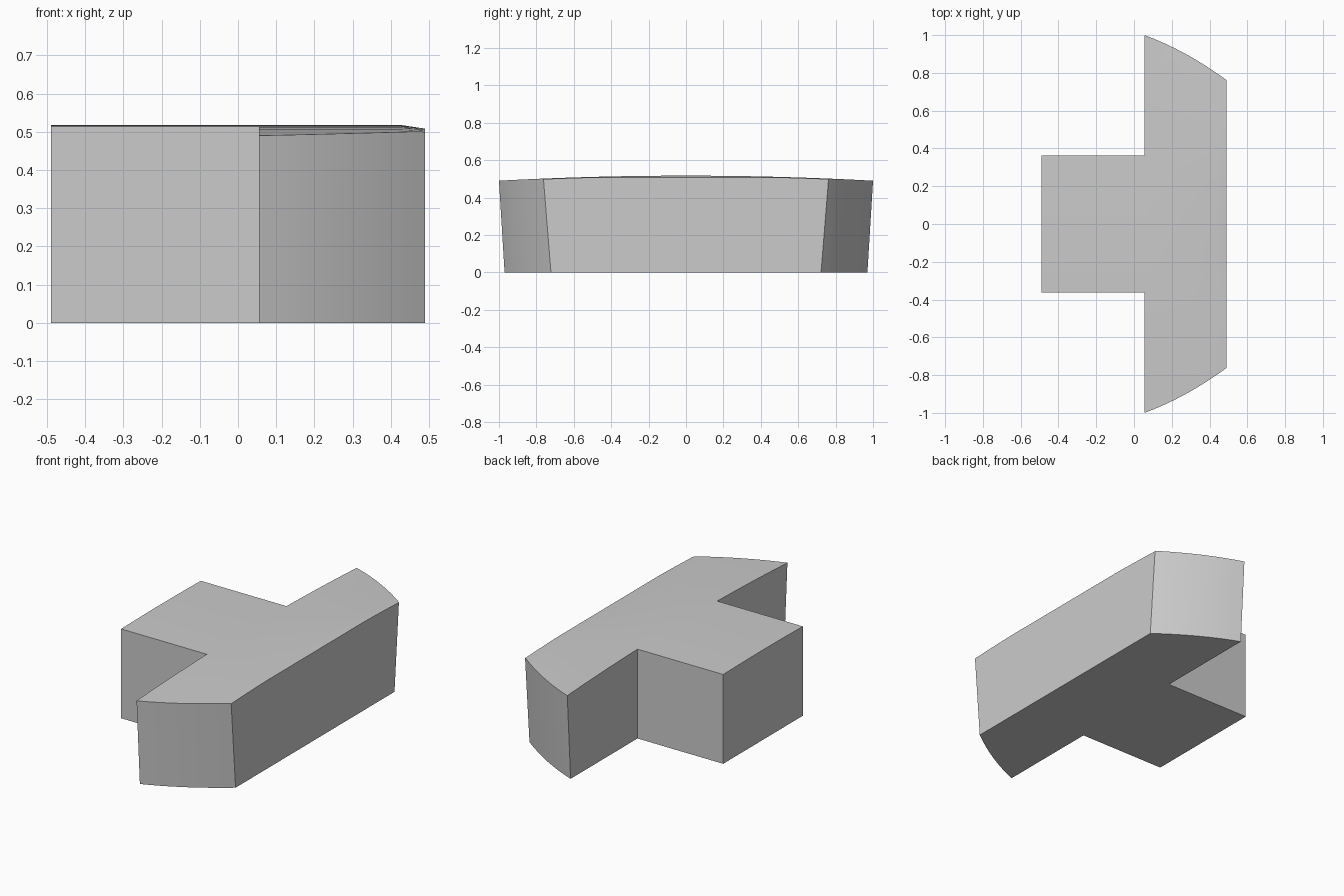
import bpy
import bmesh
from mathutils import Vector

cube = bpy.data.objects.get("Cube")
if cube:
    bpy.data.objects.remove(cube, do_unlink=True)

HALF_X, STEP_X, STEM_Y, CROWN = 0.49, 0.055, 0.362, 0.517


def top_height(x, y):
    # Shallow crown along y, with a slightly dropped long edge
    z = CROWN - 0.027 * y * y
    return min(0.508, z - 0.003) if x > HALF_X - 0.01 else z


# Half outline: stem, shoulder, then the curved end of the crossbar
half = [(-HALF_X, STEM_Y), (STEP_X, STEM_Y)]
steps = 8
for i in range(steps + 1):
    t = i / steps
    x = STEP_X + (HALF_X - STEP_X) * t
    y = 1 - 0.238 * t + 0.08 * t * (1 - t)
    half.append((x, y))
outline = half + [(x, -y) for x, y in reversed(half)]

bm = bmesh.new()
bm.faces.new([bm.verts.new((x, y, 0)) for x, y in outline])


def slice_at(point, normal):
    bmesh.ops.bisect_plane(bm, geom=bm.verts[:] + bm.edges[:] + bm.faces[:],
                           plane_co=point, plane_no=normal)


# Stations that carry the crown
for i in range(-8, 9):
    slice_at((0, i * 0.11, 0), (0, 1, 0))
for x in (STEP_X, 0.43):
    slice_at((x, 0, 0), (1, 0, 0))

# Raise the top, then draw the base of each end inwards
base = bm.verts[:]
raised = bmesh.ops.extrude_face_region(bm, geom=bm.faces[:], use_keep_orig=True)
for v in raised["geom"]:
    if isinstance(v, bmesh.types.BMVert):
        v.co.z = top_height(v.co.x, v.co.y)
for v in base:
    if abs(v.co.y) > 0.7:
        inset = 0.03 + 0.01 * (v.co.x - STEP_X) / (HALF_X - STEP_X)
        v.co.y -= inset if v.co.y > 0 else -inset
bmesh.ops.recalc_face_normals(bm, faces=bm.faces[:])

mesh = bpy.data.meshes.new("t_block")
bm.to_mesh(mesh)
bm.free()
block = bpy.data.objects.new("t_block", mesh)
bpy.context.collection.objects.link(block)

# Plain grey
grey = bpy.data.materials.new("light_grey")
grey.use_nodes = True
colour = (0.6, 0.6, 0.6, 1)
grey.diffuse_color = colour
grey.node_tree.nodes["Principled BSDF"].inputs["Base Color"].default_value = colour
mesh.materials.append(grey)

bpy.context.view_layer.objects.active = block
block.select_set(True)
bpy.ops.object.shade_smooth_by_angle(angle=0.4)
